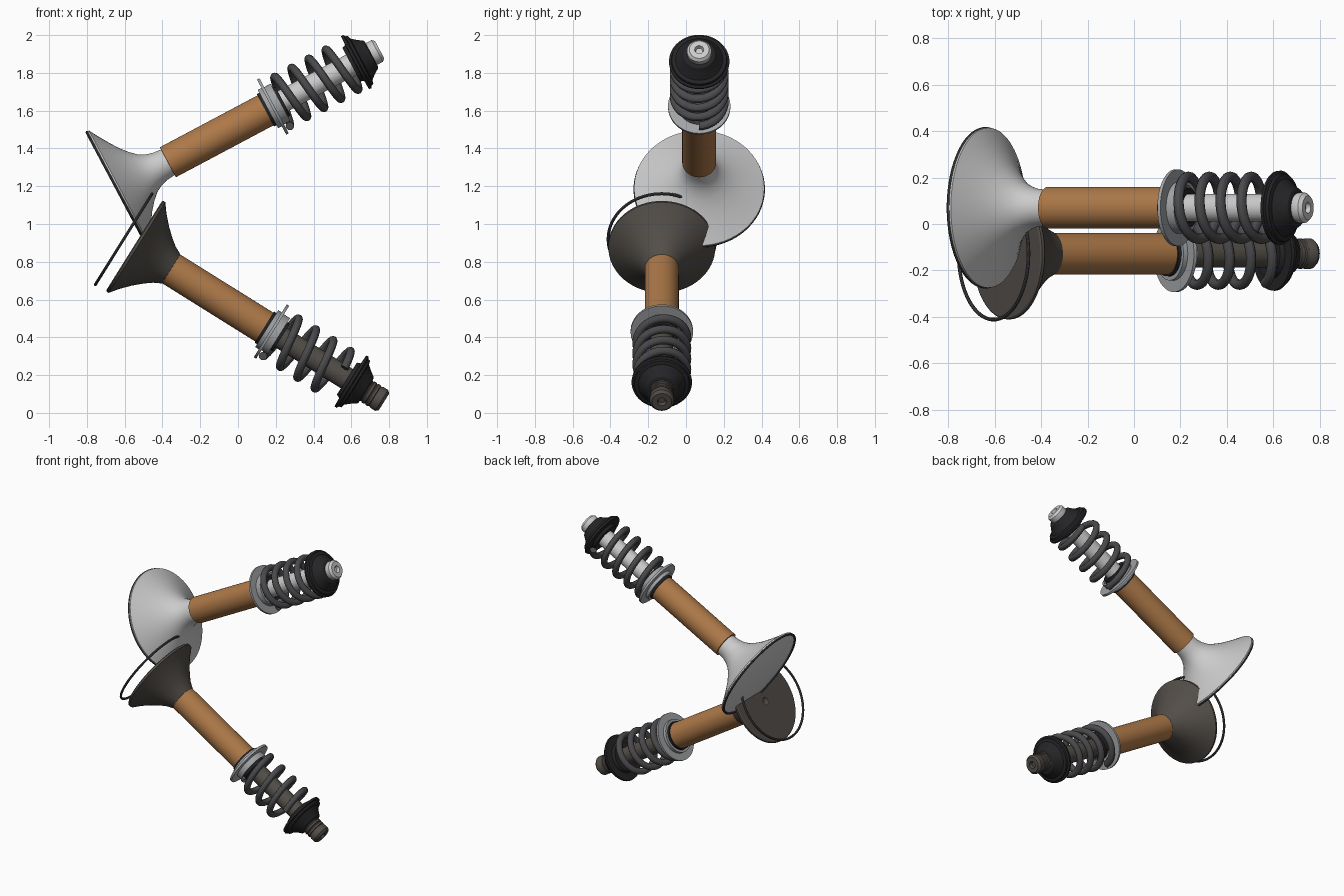
import bpy, bmesh, math
from mathutils import Matrix, Vector

if "Cube" in bpy.data.objects:
    bpy.data.objects.remove(bpy.data.objects["Cube"])


def material(name, rgb):
    m = bpy.data.materials.new(name)
    m.diffuse_color = (*rgb, 1)
    m.use_nodes = True
    m.node_tree.nodes["Principled BSDF"].inputs["Base Color"].default_value = m.diffuse_color
    return m


BRONZE = material("bronze", (0.42, 0.19, 0.065))
STEEL = material("bright_steel", (0.8, 0.8, 0.8))
BURNT = material("burnt_steel", (0.085, 0.075, 0.065))
SPRING = material("spring_steel", (0.07, 0.07, 0.075))
BLACK = material("black", (0.018, 0.018, 0.02))
GREY = material("seat_grey", (0.36, 0.37, 0.38))


def frame(x, y, z, degrees):
    """Local z runs along the valve axis, from head to tip."""
    return Matrix.Translation((x, y, z)) @ Matrix.Rotation(math.radians(90 - degrees), 4, 'Y')


def finish(name, bm, world, mat):
    bmesh.ops.remove_doubles(bm, verts=bm.verts, dist=1e-5)
    bmesh.ops.recalc_face_normals(bm, faces=bm.faces)
    me = bpy.data.meshes.new(name)
    bm.to_mesh(me)
    bm.free()
    ob = bpy.data.objects.new(name, me)
    bpy.context.collection.objects.link(ob)
    me.materials.append(mat)
    ob.matrix_world = world
    bpy.context.view_layer.objects.active = ob
    for o in bpy.context.selected_objects:
        o.select_set(False)
    ob.select_set(True)
    bpy.ops.object.shade_smooth_by_angle(angle=math.radians(30))
    return ob


def lathe(name, profile, world, mat, closed=False, steps=64):
    """Spin (radius, height) points about local z."""
    bm = bmesh.new()
    vs = [bm.verts.new((r, 0, h)) for r, h in profile]
    pairs = list(zip(vs, vs[1:])) + ([(vs[-1], vs[0])] if closed else [])
    edges = [bm.edges.new(p) for p in pairs]
    bmesh.ops.spin(bm, geom=vs + edges, cent=(0, 0, 0), axis=(0, 0, 1),
                   angle=math.tau, steps=steps, use_merge=True)
    return finish(name, bm, world, mat)


def coil(name, world, start, end, turns, radius=0.134, wire=0.022, phase=0.0):
    """Sweep a round wire along a helix, with flat cut ends."""
    bm = bmesh.new()
    n, sides, rings = int(turns * 40), 12, []
    for i in range(n + 1):
        a = phase + math.tau * turns * i / n
        out = Vector((math.cos(a), math.sin(a), 0))
        c = out * radius + Vector((0, 0, start + (end - start) * i / n))
        rings.append([bm.verts.new(c + wire * (out * math.cos(b) + Vector((0, 0, math.sin(b)))))
                      for b in (math.tau * k / sides for k in range(sides))])
    for p, q in zip(rings, rings[1:]):
        for k in range(sides):
            j = (k + 1) % sides
            bm.faces.new((p[k], p[j], q[j], q[k]))
    bm.faces.new(rings[0])
    bm.faces.new(rings[-1])
    return finish(name, bm, world, SPRING)


def assembly(kind, world, head, metal, base, tip, ring_r, ring_t, spring):
    # valve: face, flared head, stem, keeper grooves, chamfered tip with a centre hole
    stem = [(0.06, base + 0.02), (0.06, tip - 0.125)]
    for g in (0.115, 0.09, 0.065):
        stem += [(0.065, tip - g - 0.008), (0.065, tip - g + 0.005),
                 (0.061, tip - g + 0.008), (0.061, tip - g + 0.012)]
    stem += [(0.065, tip - 0.045), (0.065, tip - 0.015), (0.052, tip),
             (0.024, tip), (0.018, tip - 0.02), (0, tip - 0.02)]
    lathe(kind + "_valve", head + stem, world, metal)
    # thin ring at the head face
    tube = [(ring_r + 0.008 * math.cos(a), ring_t + 0.008 * math.sin(a))
            for a in (math.tau * k / 10 for k in range(10))]
    lathe(kind + "_seat_ring", tube, world, SPRING, closed=True, steps=96)
    # guide and upper parts share one local frame starting at the guide
    up = world @ Matrix.Translation((0, 0, base))
    lathe(kind + "_guide", [(0.062, 0), (0.09, 0), (0.09, 0.6), (0.062, 0.6)], up, BRONZE, True)
    lathe(kind + "_stem_seal", [(0.062, 0.585), (0.097, 0.585), (0.097, 0.61), (0.085, 0.69),
                                (0.062, 0.69)], up, BLACK, True)
    lathe(kind + "_spring_seat", [(0.098, 0.6), (0.115, 0.6), (0.115, 0.622), (0.165, 0.622),
                                  (0.165, 0.637), (0.112, 0.637), (0.112, 0.675), (0.098, 0.675)],
          up, GREY, True)
    coil(kind + "_spring", up, *spring)
    lathe(kind + "_retainer", [(0.062, 1.1), (0.1, 1.1), (0.108, 1.12), (0.158, 1.122),
                               (0.16, 1.136), (0.148, 1.142), (0.145, 1.155), (0.125, 1.16),
                               (0.1, 1.19), (0.084, 1.215), (0.074, 1.22), (0.062, 1.22)],
          up, BLACK, True)


# upper valve: wide bright head
assembly("intake", frame(-0.638, 0.07, 1.185, 28),
         [(0, 0), (0.335, 0), (0.345, 0.004), (0.345, 0.012), (0.3, 0.037), (0.245, 0.071),
          (0.19, 0.107), (0.145, 0.145), (0.112, 0.18), (0.093, 0.215), (0.082, 0.25), (0.077, 0.3)],
         STEEL, 0.302, 1.572, 0.34, -0.002, (0.66, 1.09, 4.2))

# lower valve: smaller dark head with its ring pulled away and a small dimple
assembly("exhaust", frame(-0.55, -0.128, 0.885, -32),
         [(0, 0.012), (0.018, 0.006), (0.026, 0), (0.275, 0), (0.283, 0.005), (0.283, 0.018),
          (0.235, 0.055), (0.185, 0.102), (0.142, 0.15), (0.112, 0.19), (0.092, 0.23)],
         BURNT, 0.228, 1.56, 0.284, -0.065, (0.66, 1.06, 3.7))
